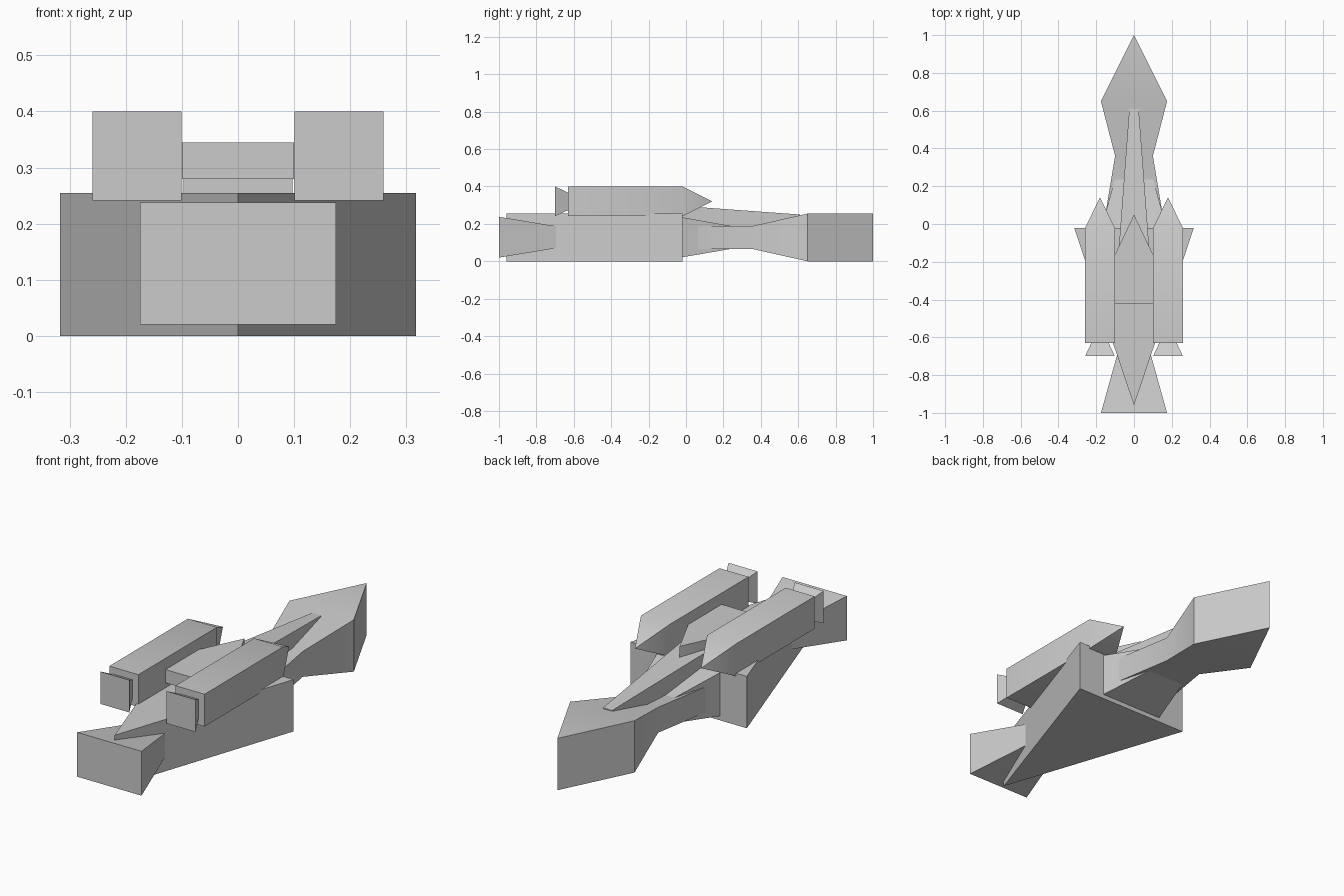
import bpy
import bmesh
from math import radians

cube = bpy.data.objects.get("Cube")
if cube:
    bpy.data.objects.remove(cube, do_unlink=True)

# One plain grey for the whole craft
grey = bpy.data.materials.new("hull grey")
grey.use_nodes = True
tone = (0.6, 0.6, 0.6, 1)
grey.diffuse_color = tone
grey.node_tree.nodes["Principled BSDF"].inputs["Base Color"].default_value = tone


def loft(name, sections, cx=0):
    """Join rectangular sections (y, half width, bottom z, top z) along y."""
    bm = bmesh.new()
    rings = []
    for y, w, lo, hi in sections:
        corners = ((-w, lo), (w, lo), (w, hi), (-w, hi))
        rings.append([bm.verts.new((cx + x, y, z)) for x, z in corners])
    for a, b in zip(rings, rings[1:]):
        for i in range(4):
            j = (i + 1) % 4
            bm.faces.new((a[i], a[j], b[j], b[i]))
    bm.faces.new(rings[0])
    bm.faces.new(rings[-1])
    # Sections of zero width or height collapse into edges and points
    bmesh.ops.remove_doubles(bm, verts=bm.verts, dist=0.0001)
    bmesh.ops.recalc_face_normals(bm, faces=bm.faces)
    mesh = bpy.data.meshes.new(name)
    bm.to_mesh(mesh)
    bm.free()
    mesh.materials.append(grey)
    obj = bpy.data.objects.new(name, mesh)
    bpy.context.collection.objects.link(obj)
    bpy.ops.object.select_all(action="DESELECT")
    obj.select_set(True)
    bpy.context.view_layer.objects.active = obj
    bpy.ops.object.shade_smooth_by_angle(angle=radians(30))
    return obj


# Wedge-shaped main hull
loft("main_hull", [(-0.96, 0, 0, 0.255), (-0.02, 0.317, 0, 0.255)])

# Flared block at the front tip
loft("front_flare", [(-1, 0.175, 0.02, 0.238), (-0.66, 0.08, 0.076, 0.182)])

# Pinched neck running into the pointed rear block
loft("neck_and_rear_point", [(-0.06, 0.17, 0.065, 0.19), (0.36, 0.1, 0.065, 0.19),
                             (0.65, 0.175, 0, 0.255), (1, 0, 0, 0.255)])

# Tapered collar where the neck meets the hull
loft("neck_collar", [(-0.03, 0.175, 0.02, 0.237), (0.28, 0.09, 0.073, 0.182)])

# Long tapering spine on top
loft("spine", [(-0.35, 0.097, 0.15, 0.32), (0.61, 0.025, 0.15, 0.25)])

# Pointed centre pod
loft("centre_pod", [(-0.42, 0.1, 0.28, 0.345), (-0.16, 0.1, 0.28, 0.345),
                    (0.05, 0, 0.28, 0.345)])

# Twin boosters with flared nozzles
for side, cx in (("left", 0.18), ("right", -0.18)):
    loft(side + "_booster", [(-0.63, 0.079, 0.241, 0.4), (-0.02, 0.079, 0.241, 0.4),
                             (0.14, 0, 0.32, 0.32)], cx)
    loft(side + "_nozzle", [(-0.7, 0.079, 0.241, 0.4), (-0.6, 0.032, 0.288, 0.352)], cx)
